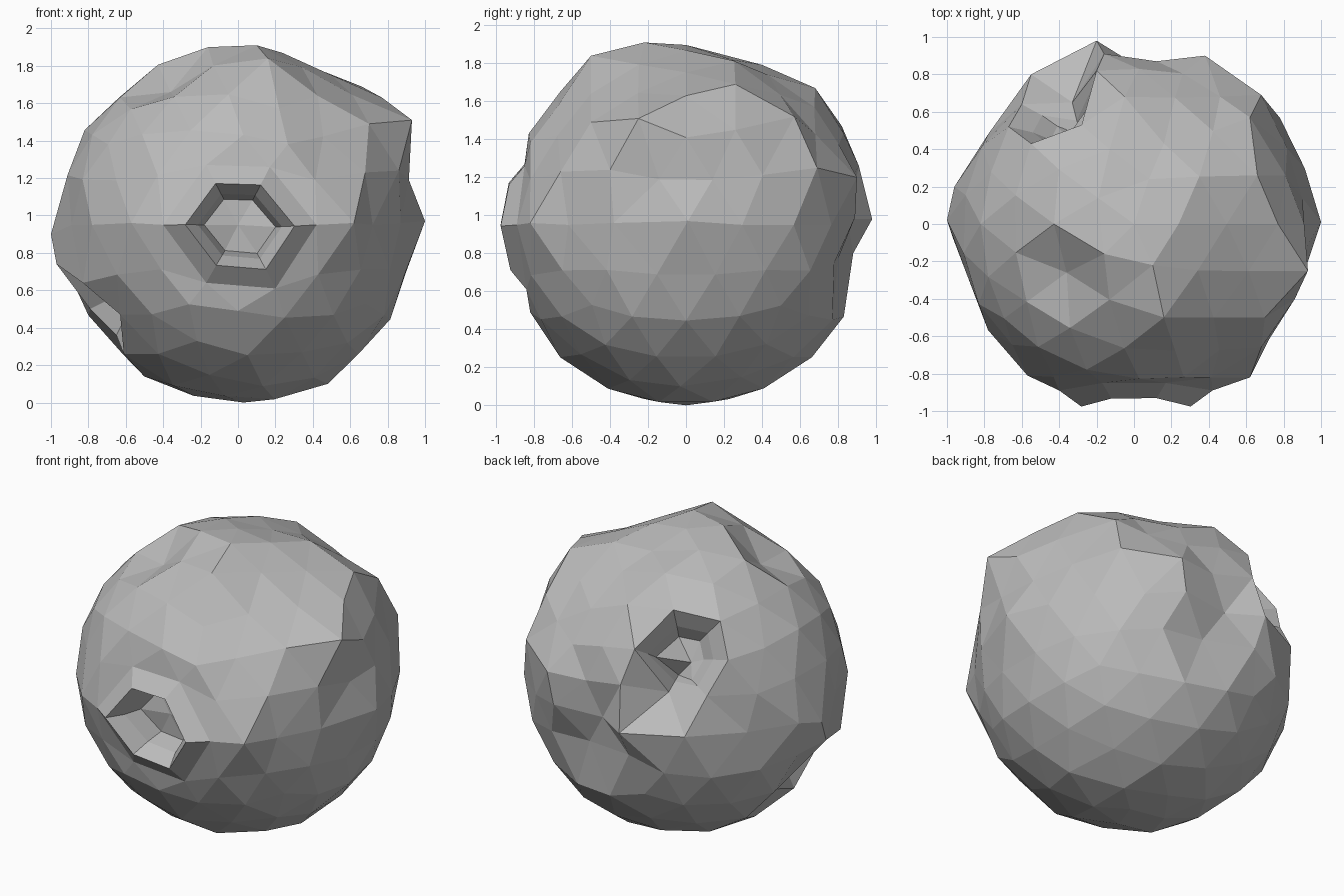
import bpy, bmesh, random
from mathutils import Vector

# Remove the default cube
cube = bpy.data.objects.get("Cube")
if cube:
    bpy.data.objects.remove(cube, do_unlink=True)

random.seed(4)
CENTRE = Vector((0, 0, 0.95))

# Places where the rock's surface bulges or dips
KNOBS = [
    # upper half
    (.93, -.25, 1.51), (.91, 0, 1.41), (.66, .26, 1.69), (.7, -.5, 1.49),
    (.62, .57, 1.52), (.77, 0, 1.63), (.81, .26, 1.45), (.16, -.5, 1.84),
    (-.16, -.16, 1.9), (.1, -.22, 1.91), (.08, .24, 1.82), (.16, .43, 1.74),
    (-.05, .68, 1.67), (-.36, -.26, 1.66),
    # middle belt
    (.68, .69, 1.25), (.68, -.66, 1.23), (.86, -.4, 1.24), (.87, -.38, .96),
    (1, .01, .97), (.38, .9, 1.2), (.34, .89, .99), (.12, .87, 1.2),
    (.43, .78, .75), (.01, .85, .98), (.14, .8, .77), (-.2, .88, .8),
    (-.78, .48, .95), (-.96, .2, .95), (-1, .02, .9), (-.89, -.28, .95),
    (-.57, -.81, .96), (.62, -.82, .96), (.72, -.62, .95),
    # lower half
    (0, -.82, .49), (.48, -.03, .1), (.03, 0, 0),
]

# Pits: direction, rim points, then rings as (inset, depth);
# a negative depth raises a lip
PITS = [
    # front pit
    ((0, -1, 0),
     [(-.4, -.89, .95), (.42, -.89, .95), (.17, -.85, 1.26),
      (-.17, -.85, 1.27), (-.17, -.84, .64), (.2, -.84, .61)],
     [(.1, -.06), (.06, .13), (.03, .13)]),
    # back pit, opening into a hollow below it
    ((-.51, .69, .51),
     [(-.2, .82, 1.47), (-.28, .53, 1.64), (-.55, .43, 1.6),
      (-.67, .52, 1.41), (-.6, .64, 1.2), (-.33, .65, 1.16),
      (-.16, .91, 1.26), (-.2, .98, .98), (-.55, .8, .98)],
     [(.08, .12), (.05, .1)]),
    # side pit
    ((-.82, -.26, -.51),
     [(-.97, -.07, .74), (-.79, .05, .5), (-.65, 0, .36),
      (-.63, -.48, .47), (-.83, -.42, .64)],
     [(.07, .1), (.05, .1)]),
]


def nearest(verts, direction):
    """Vertex lying closest to a direction from the centre."""
    d = Vector(direction).normalized()
    return max(verts, key=lambda v: v.co.normalized().dot(d))


def dig_pit(bm, centre_vert, rings):
    """Step the faces around a vertex in and out, ring by ring."""
    axis = centre_vert.co.normalized()
    for inset, depth in rings:
        faces = list(centre_vert.link_faces)
        bmesh.ops.inset_region(bm, faces=faces, thickness=inset,
                               use_boundary=True, use_even_offset=True)
        for v in {v for f in centre_vert.link_faces for v in f.verts}:
            v.co -= axis * depth
    centre_vert.co -= axis * .05


# Rough ball
bm = bmesh.new()
bmesh.ops.create_icosphere(bm, subdivisions=3, radius=1)
sphere = list(bm.verts)
centres = [nearest(sphere, direction) for direction, _, _ in PITS]
points = KNOBS + [p for _, rim, _ in PITS for p in rim]
targets = [(nearest(sphere, Vector(p) - CENTRE), Vector(p) - CENTRE)
           for p in points]
for v in sphere:
    v.co *= random.uniform(.94, .965)

# Shaped spots, then the pits
for v, co in targets:
    v.co = co
for c, (_, _, rings) in zip(centres, PITS):
    dig_pit(bm, c, rings)

bmesh.ops.translate(bm, verts=bm.verts, vec=CENTRE)
bmesh.ops.recalc_face_normals(bm, faces=bm.faces)
for f in bm.faces:
    f.smooth = False

mesh = bpy.data.meshes.new("asteroid_rock")
bm.to_mesh(mesh)
bm.free()
rock = bpy.data.objects.new("asteroid_rock", mesh)
bpy.context.collection.objects.link(rock)

# Single stone colour
stone = bpy.data.materials.new("grey_stone")
stone.use_nodes = True
grey = (.5, .5, .5, 1)
stone.diffuse_color = grey
stone.node_tree.nodes["Principled BSDF"].inputs["Base Color"].default_value = grey
mesh.materials.append(stone)
